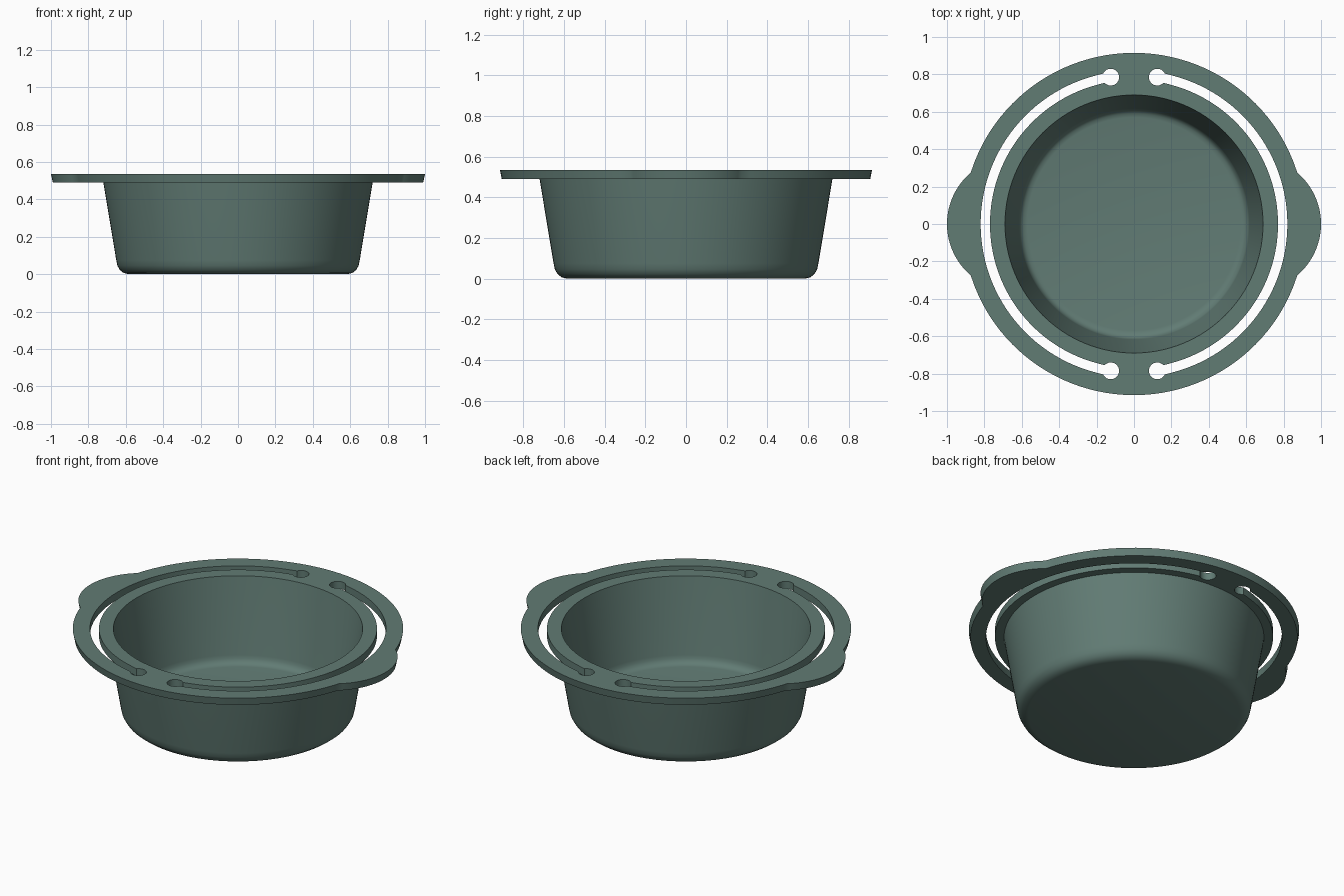
import bpy, bmesh
from math import sin, cos, pi, radians, atan2, hypot, sqrt

if "Cube" in bpy.data.objects:
    bpy.data.objects.remove(bpy.data.objects["Cube"])

SEG = 128
Z_TOP, Z_LOW = 0.535, 0.49


def polar(r, a):
    return (r * cos(a), r * sin(a))


def circle(r):
    return [polar(r, 2 * pi * i / SEG) for i in range(SEG)]


# flange outline: round plate united with two side grips
def outline(r=0.915, grip_x=0.64, grip_r=0.36):
    cx = (r * r - grip_r ** 2 + grip_x ** 2) / (2 * grip_x)
    cy = sqrt(r * r - cx * cx)
    a_plate, a_grip = atan2(cy, cx), atan2(cy, cx - grip_x)
    pts = []
    n, m = 24, 48
    for i in range(n):
        x, y = polar(grip_r, -a_grip + 2 * a_grip * i / n)
        pts.append((x + grip_x, y))
    for i in range(m):
        pts.append(polar(r, a_plate + (pi - 2 * a_plate) * i / m))
    return pts + [(-x, -y) for x, y in pts]


# curved slot with round holes at both ends, on one side (+1 or -1)
def slot(side):
    mid, half, hole, ang = 0.795, 0.025, 0.045, radians(81)
    phi = pi - math_asin(half / hole)
    stop = ang - sqrt(hole ** 2 - half ** 2) / mid
    n, k = 56, 16

    def end(sign):
        ca = sign * ang
        out = []
        for i in range(k + 1):
            p = phi - 2 * phi * i / k
            u, v = hole * sin(p), hole * cos(p) * sign
            out.append(((mid + u) * cos(ca) - v * sin(ca),
                        (mid + u) * sin(ca) + v * cos(ca)))
        return out

    pts = [polar(mid + half, -stop + 2 * stop * i / n) for i in range(1, n)]
    pts += end(1)
    pts += [polar(mid - half, stop - 2 * stop * i / n) for i in range(1, n)]
    pts += end(-1)[::-1]
    return [(x * side, y * side) for x, y in pts]


def math_asin(v):
    return atan2(v, sqrt(1 - v * v))


bm = bmesh.new()


def ring(pts, z, scale=1.0):
    return [bm.verts.new((x * scale, y * scale, z)) for x, y in pts]


def edges(loop):
    out = []
    for a, b in zip(loop, loop[1:] + loop[:1]):
        out.append(bm.edges.get((a, b)) or bm.edges.new((a, b)))
    return out


def bridge(a, b):
    n = len(a)
    for i in range(n):
        j = (i + 1) % n
        bm.faces.new((a[i], a[j], b[j], b[i]))


# flange plate: upper and lower faces with their side walls
top_mouth = ring(circle(0.69), Z_TOP)
low_mouth = ring(circle(0.72), Z_LOW)
top_edges, low_edges = edges(top_mouth), edges(low_mouth)
for pts, taper in ((outline(), 0.99), (slot(1), 1), (slot(-1), 1)):
    t, b = ring(pts, Z_TOP), ring(pts, Z_LOW, taper)
    top_edges += edges(t)
    low_edges += edges(b)
    bridge(t, b)
bmesh.ops.triangle_fill(bm, edges=top_edges, use_beauty=True)
bmesh.ops.triangle_fill(bm, edges=low_edges, use_beauty=True)


# bowl walls: revolved profiles closed by a flat disc
def revolve(start, profile):
    prev = start
    for r, z in profile:
        nxt = ring(circle(r), z)
        bridge(prev, nxt)
        prev = nxt
    bm.faces.new(prev)


revolve(top_mouth, [(0.617, 0.085), (0.613, 0.065), (0.603, 0.049),
                    (0.59, 0.039), (0.57, 0.035)])
revolve(low_mouth, [(0.651, 0.075), (0.645, 0.046), (0.632, 0.023),
                    (0.612, 0.007), (0.585, 0.0)])
bmesh.ops.recalc_face_normals(bm, faces=bm.faces[:])

mesh = bpy.data.meshes.new("bowl")
bm.to_mesh(mesh)
bm.free()
bowl = bpy.data.objects.new("bowl", mesh)
bpy.context.collection.objects.link(bowl)

mat = bpy.data.materials.new("grey_green")
mat.diffuse_color = (0.12, 0.2, 0.175, 1)
mat.use_nodes = True
mat.node_tree.nodes["Principled BSDF"].inputs["Base Color"].default_value = mat.diffuse_color
mesh.materials.append(mat)

bpy.context.view_layer.objects.active = bowl
bowl.select_set(True)
bpy.ops.object.shade_smooth_by_angle(angle=radians(32))
